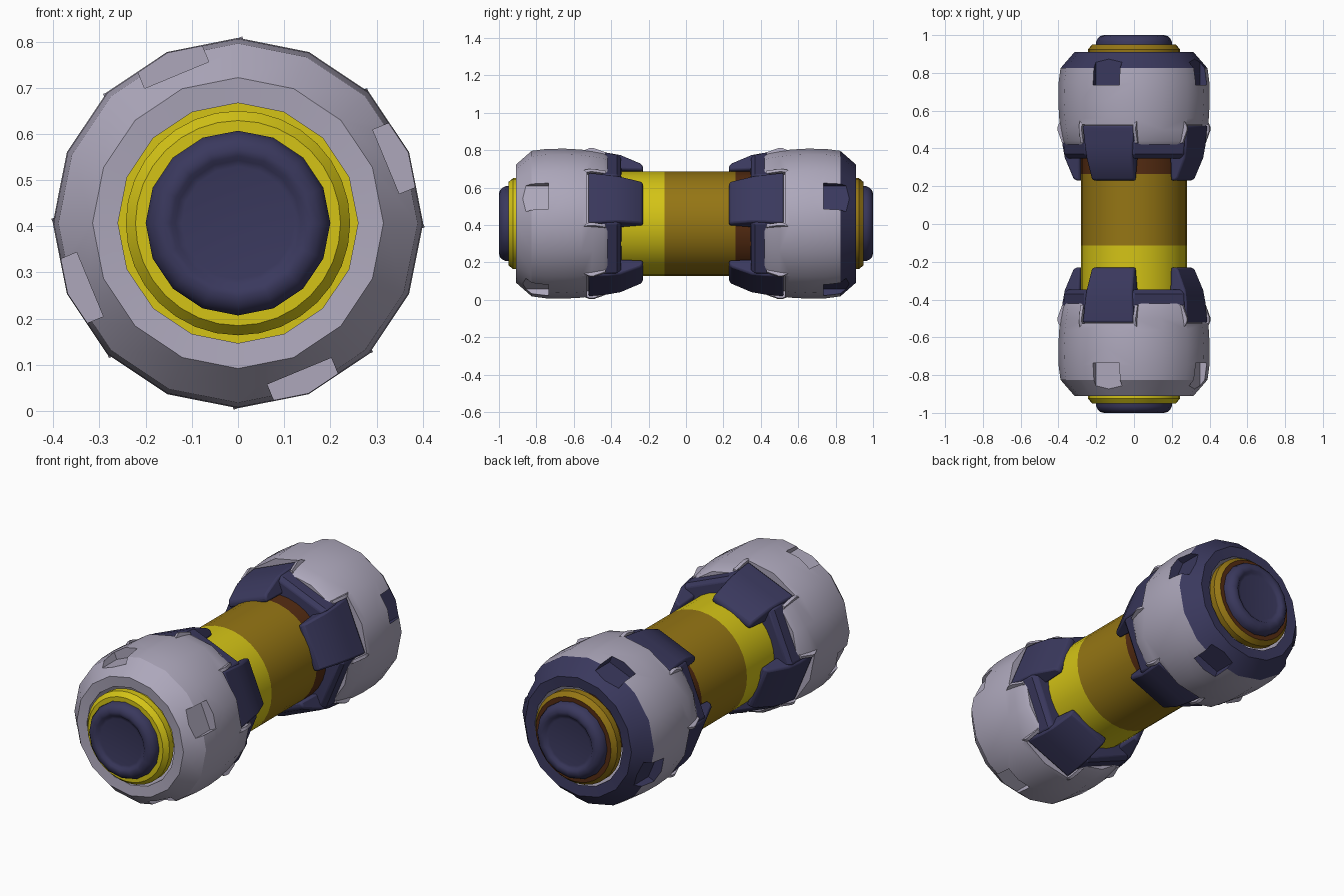
import bpy, bmesh
from math import radians, sin, cos, pi
from mathutils import Matrix

if "Cube" in bpy.data.objects:
    bpy.data.objects.remove(bpy.data.objects["Cube"])

AXIS_HEIGHT = 0.407
ANGLES = [radians(22.5 + 90 * k) for k in range(4)]


def material(name, rgb):
    m = bpy.data.materials.new(name)
    m.use_nodes = True
    m.diffuse_color = (*rgb, 1)
    m.node_tree.nodes["Principled BSDF"].inputs["Base Color"].default_value = (*rgb, 1)
    return m


GREY = material("pale_grey", (0.42, 0.39, 0.50))
NAVY = material("navy", (0.042, 0.04, 0.11))
YELLOW = material("yellow", (0.66, 0.55, 0.008))
OCHRE = material("ochre", (0.30, 0.18, 0.007))
BROWN = material("brown", (0.09, 0.025, 0.006))


def finish(name, bm, mats, rule=None):
    """Turn a bmesh into an object; rule picks a material from the face centre."""
    bmesh.ops.recalc_face_normals(bm, faces=bm.faces)
    if rule:
        for f in bm.faces:
            f.material_index = rule(f.calc_center_median())
    mesh = bpy.data.meshes.new(name)
    bm.to_mesh(mesh)
    bm.free()
    for m in mats:
        mesh.materials.append(m)
    ob = bpy.data.objects.new(name, mesh)
    bpy.context.collection.objects.link(ob)
    return ob


def smooth(ob, angle=35):
    bpy.ops.object.select_all(action="DESELECT")
    ob.select_set(True)
    bpy.context.view_layer.objects.active = ob
    bpy.ops.object.shade_smooth_by_angle(angle=radians(angle))


def lathe(name, profile, sides, mats, side=1, rule=None, ring=False):
    """Revolve (radius, y) points about the long axis."""
    bm = bmesh.new()
    loops = []
    for r, y in profile:
        loops.append([bm.verts.new((r * cos(2 * pi * i / sides), side * y,
                                    AXIS_HEIGHT + r * sin(2 * pi * i / sides)))
                      for i in range(sides)])
    pairs = list(zip(loops, loops[1:]))
    if ring:
        pairs.append((loops[-1], loops[0]))
    else:
        bm.faces.new(loops[0])
        bm.faces.new(loops[-1])
    for a, b in pairs:
        for i in range(sides):
            j = (i + 1) % sides
            bm.faces.new((a[i], a[j], b[j], b[i]))
    return finish(name, bm, mats, rule)


def prism(bm, profile, side, angle, low, high):
    """Add a prism: (y, radius) outline, spanning low..high(y) sideways."""
    turn = Matrix.Translation((0, 0, AXIS_HEIGHT)) @ Matrix.Rotation(-angle, 4, "Y")
    a, b = [[bm.verts.new(turn @ Matrix.Translation((r, side * y, w(y))).translation)
             for y, r in profile] for w in (low, high)]
    bm.faces.new(a)
    bm.faces.new(b)
    n = len(profile)
    for i in range(n):
        j = (i + 1) % n
        bm.faces.new((a[i], a[j], b[j], b[i]))


def box(bm, y0, y1, r0, r1, half, side, angle):
    prism(bm, [(y0, r0), (y0, r1), (y1, r1), (y1, r0)], side, angle,
          lambda y: -half, lambda y: half)


def bevel(ob, width):
    m = ob.modifiers.new("soft_edges", "BEVEL")
    m.width = width
    m.segments = 2
    m.limit_method = "ANGLE"
    m.angle_limit = radians(40)


# Central grip, banded along its length
grip = lathe("grip", [(0.28, y) for y in (-0.45, -0.115, 0.265, 0.45)], 32,
             [YELLOW, OCHRE, BROWN],
             rule=lambda c: 0 if c.y < -0.115 else 1 if c.y < 0.265 else 2)
smooth(grip)

SHELL = [(0.26, 0.42), (0.365, 0.42), (0.378, 0.44), (0.388, 0.50), (0.396, 0.56),
         (0.401, 0.65), (0.399, 0.75), (0.389, 0.825), (0.315, 0.91), (0.26, 0.905)]
TAB = [(0.23, 0.26), (0.23, 0.288), (0.245, 0.302), (0.35, 0.346),
       (0.42, 0.357), (0.522, 0.363), (0.522, 0.26)]
LIP = [(0.43, 0.33), (0.43, 0.345), (0.495, 0.370), (0.515, 0.370), (0.56, 0.35), (0.56, 0.33)]

for side, end in ((-1, "front"), (1, "back")):
    back = side > 0

    # Rounded weight shell, with recesses for the tabs and small outer notches
    shell = lathe(end + "_shell", SHELL, 16, [GREY, NAVY], side,
                  lambda c: int(c.y > 0.825), ring=True)
    cut = bmesh.new()
    for a in ANGLES:
        box(cut, 0.38, 0.528, 0.33, 0.5, 0.149, side, a)
        box(cut, 0.735, 0.96, 0.347, 0.5, 0.075, side, a)
    cutter = finish(end + "_cutter", cut, [GREY, NAVY], lambda c: int(c.y > 0.7))
    cutter.hide_render = True
    mod = shell.modifiers.new("recesses", "BOOLEAN")
    mod.operation = "DIFFERENCE"
    mod.solver = "EXACT"
    mod.object = cutter
    bpy.context.view_layer.objects.active = shell
    bpy.ops.object.modifier_apply(modifier=mod.name)
    bpy.data.objects.remove(cutter)
    smooth(shell, 30)

    # Octagonal collar where the shell meets the grip
    collar = lathe(end + "_collar", [(0.27, 0.345), (0.35, 0.348), (0.37, 0.37),
                                     (0.376, 0.45), (0.27, 0.45)], 8, [NAVY], side, ring=True)
    bevel(collar, 0.005)
    smooth(collar, 30)

    # Four clamp tabs reaching over the grip, and the raised lips beside them
    tabs, lips = bmesh.new(), bmesh.new()
    for a in ANGLES:
        prism(tabs, TAB, side, a, lambda y: -0.1 - 0.09 * y, lambda y: 0.1 + 0.09 * y)
        prism(lips, LIP, side, a, lambda y: 0.147, lambda y: 0.163)
        prism(lips, LIP, side, a, lambda y: -0.163, lambda y: -0.147)
    tab_ob = finish(end + "_tabs", tabs, [NAVY])
    bevel(tab_ob, 0.01)
    smooth(tab_ob, 30)
    lip_ob = finish(end + "_lips", lips, [GREY])
    smooth(lip_ob, 30)

    # Coloured end ring: the back one has a darker flat face
    ring = lathe(end + "_end_ring", [(0.243, 0.89), (0.243, 0.925), (0.222, 0.95),
                                     (0.15, 0.95), (0.15, 0.89)], 32,
                 [OCHRE, BROWN] if back else [YELLOW], side,
                 (lambda c: int(c.y > 0.945)) if back else None, ring=True)
    smooth(ring, 30)

    # End cap with a rounded rim around a shallow disc
    cap = lathe(end + "_end_cap", [(0.2, 0.93), (0.2, 0.965), (0.192, 0.982), (0.178, 0.995),
                                   (0.16, 1.0), (0.145, 0.997), (0.136, 0.988),
                                   (0.122, 0.985)], 16, [NAVY], side)
    smooth(cap, 40)
